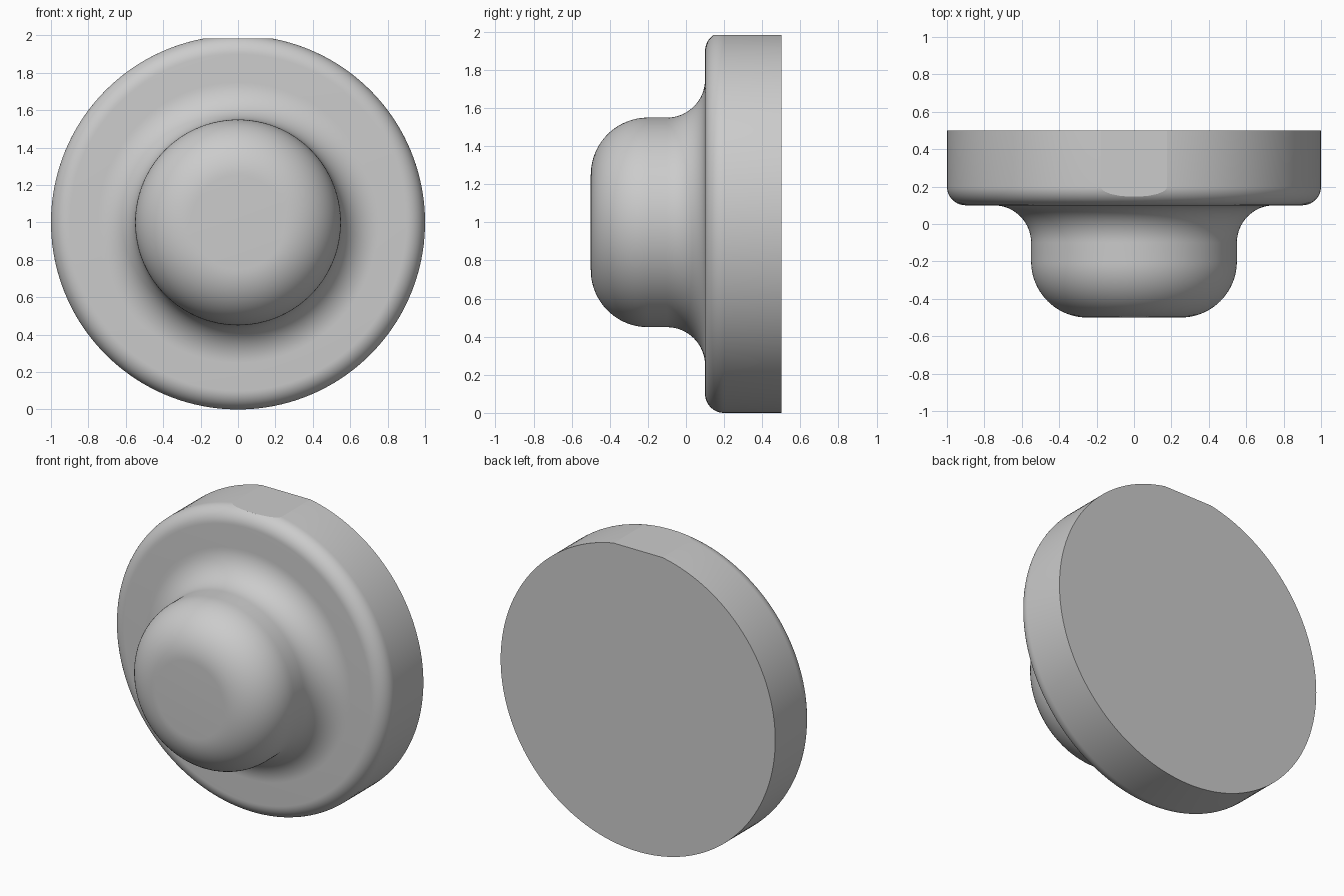
import bpy, bmesh, math
from mathutils import Vector

if "Cube" in bpy.data.objects:
    bpy.data.objects.remove(bpy.data.objects["Cube"])

SEGMENTS = 160


def arc(cr, cy, radius, start, end, steps):
    """Points (r, y) along an arc, angles in degrees."""
    angles = [math.radians(start + (end - start) * i / steps) for i in range(steps + 1)]
    return [(cr + radius * math.cos(a), cy + radius * math.sin(a)) for a in angles]


# Profile from knob face to disc back, as (radius, y)
profile = arc(0.25, -0.20, 0.30, -90, 0, 20)      # rounded knob edge
profile += arc(0.75, -0.10, 0.20, 180, 90, 16)    # concave neck fillet
profile += arc(0.90, 0.20, 0.10, -90, 0, 12)      # rounded disc rim
profile.append((1.0, 0.50))

# Turn the profile around the y axis
bm = bmesh.new()
rings = []
for r, y in profile:
    rings.append([bm.verts.new((r * math.cos(a), y, 1 + r * math.sin(a)))
                  for a in (2 * math.pi * i / SEGMENTS for i in range(SEGMENTS))])
for lower, upper in zip(rings, rings[1:]):
    for i in range(SEGMENTS):
        j = (i + 1) % SEGMENTS
        bm.faces.new((lower[i], lower[j], upper[j], upper[i]))
bm.faces.new(rings[0])
bm.faces.new(rings[-1])

# Small flat cut on top of the disc
cut = bmesh.ops.bisect_plane(bm, geom=bm.verts[:] + bm.edges[:] + bm.faces[:],
                             plane_co=Vector((0, 0, 1.984)), plane_no=Vector((0, 0, 1)),
                             clear_outer=True)
edges = [e for e in cut["geom_cut"] if isinstance(e, bmesh.types.BMEdge)]
bmesh.ops.contextual_create(bm, geom=edges)
bmesh.ops.recalc_face_normals(bm, faces=bm.faces[:])

mesh = bpy.data.meshes.new("knob")
bm.to_mesh(mesh)
bm.free()
knob = bpy.data.objects.new("knob", mesh)
bpy.context.collection.objects.link(knob)

# Plain grey
grey = bpy.data.materials.new("light grey")
grey.diffuse_color = (0.6, 0.6, 0.6, 1)
grey.use_nodes = True
grey.node_tree.nodes["Principled BSDF"].inputs["Base Color"].default_value = grey.diffuse_color
mesh.materials.append(grey)

# Smooth curves, sharp edges at the back and the flat
bpy.context.view_layer.objects.active = knob
knob.select_set(True)
bpy.ops.object.shade_smooth_by_angle(angle=math.radians(30))
for edge in mesh.edges:
    if all(mesh.vertices[v].co.z > 1.9839 for v in edge.vertices):
        edge.use_edge_sharp = True
